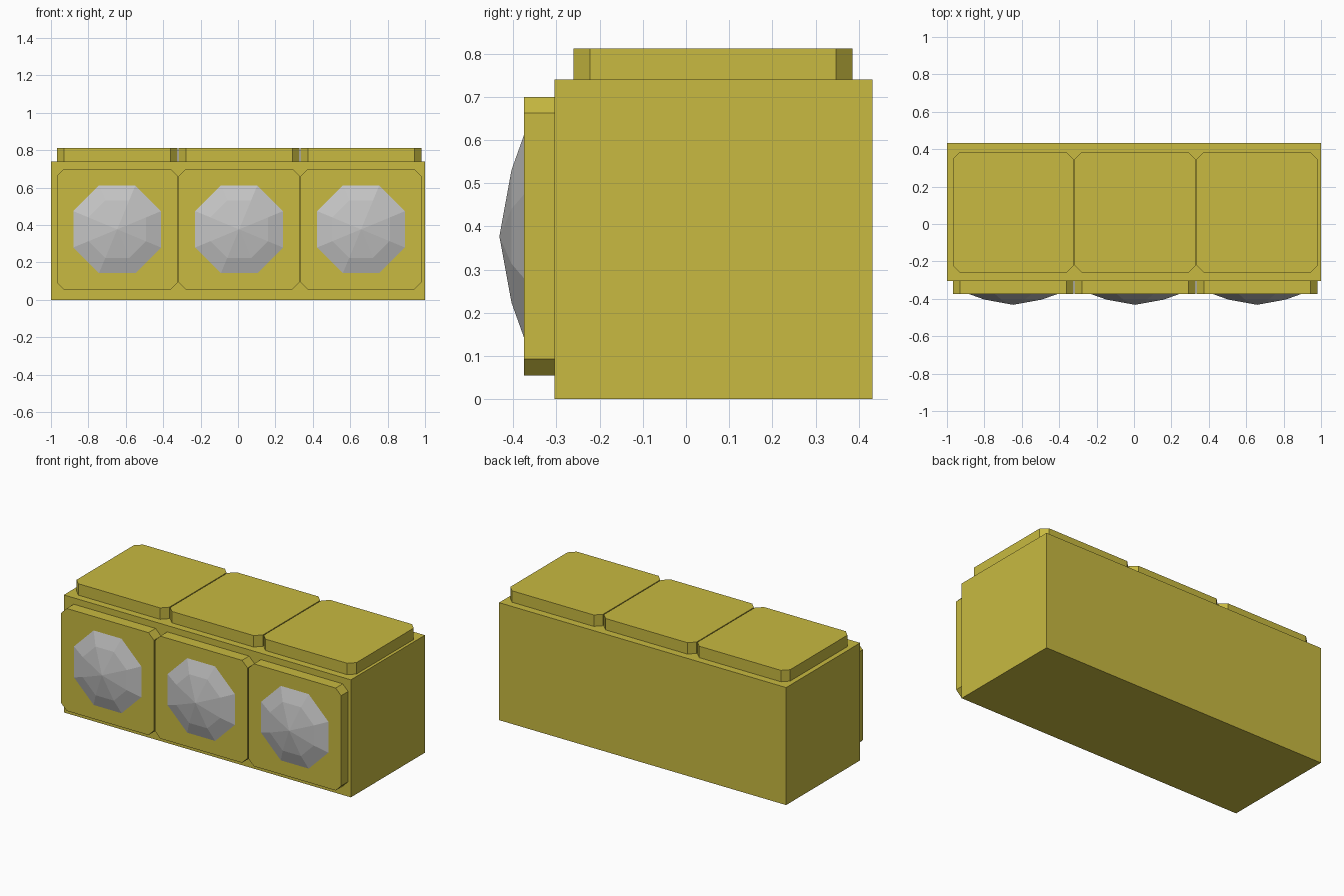
import bpy, bmesh, math
from mathutils import Matrix, Vector

cube = bpy.data.objects.get("Cube")
if cube:
    bpy.data.objects.remove(cube, do_unlink=True)


def material(name, rgb):
    mat = bpy.data.materials.new(name)
    mat.use_nodes = True
    mat.diffuse_color = (*rgb, 1)
    mat.node_tree.nodes["Principled BSDF"].inputs["Base Color"].default_value = (*rgb, 1)
    return mat


yellow = material("mustard_yellow", (0.58, 0.49, 0.052))
grey = material("lens_grey", (0.55, 0.55, 0.55))


def finish(name, bm, mat):
    bmesh.ops.recalc_face_normals(bm, faces=bm.faces)
    mesh = bpy.data.meshes.new(name)
    bm.to_mesh(mesh)
    bm.free()
    mesh.materials.append(mat)
    obj = bpy.data.objects.new(name, mesh)
    bpy.context.collection.objects.link(obj)
    return obj


def box(name, low, high, mat, corner_axis=None, corner=0.038):
    """Box between two corners, with the edges along corner_axis chamfered."""
    low, high = Vector(low), Vector(high)
    bm = bmesh.new()
    bmesh.ops.create_cube(bm, size=1, matrix=Matrix.Translation((low + high) / 2)
                          @ Matrix.Diagonal((*(high - low), 1)))
    if corner_axis is not None:
        edges = [e for e in bm.edges
                 if abs((e.verts[0].co - e.verts[1].co)[corner_axis]) > 0.01]
        bmesh.ops.bevel(bm, geom=edges, offset=corner, segments=1, affect='EDGES')
    return finish(name, bm, mat)


def lens(name, x, z):
    """Shallow octagonal dome pointing to the front."""
    bm = bmesh.new()
    rings = []
    for radius, y in ((0.254, -0.375), (0.166, -0.404)):
        angles = [math.radians(22.5 + 45 * i) for i in range(8)]
        rings.append([bm.verts.new((x + radius * math.cos(a), y, z + radius * math.sin(a)))
                      for a in angles])
    tip = bm.verts.new((x, -0.432, z))
    outer, inner = rings
    bm.faces.new(outer)
    for i in range(8):
        j = (i + 1) % 8
        bm.faces.new((outer[i], outer[j], inner[j], inner[i]))
        bm.faces.new((inner[i], inner[j], tip))
    return finish(name, bm, grey)


# Main housing
box("housing", (-1, -0.305, 0), (1, 0.432, 0.74), yellow)

# Three top pads, front panels and lenses
half = 0.323
for side, x in (("right", -0.646), ("middle", 0.006), ("left", 0.658)):
    box(f"top_pad_{side}", (x - half, -0.26, 0.74), (x + half, 0.385, 0.812), yellow, 2)
    box(f"front_panel_{side}", (x - half, -0.375, 0.055), (x + half, -0.305, 0.7), yellow, 1)
    lens(f"lens_{side}", x, 0.377)
